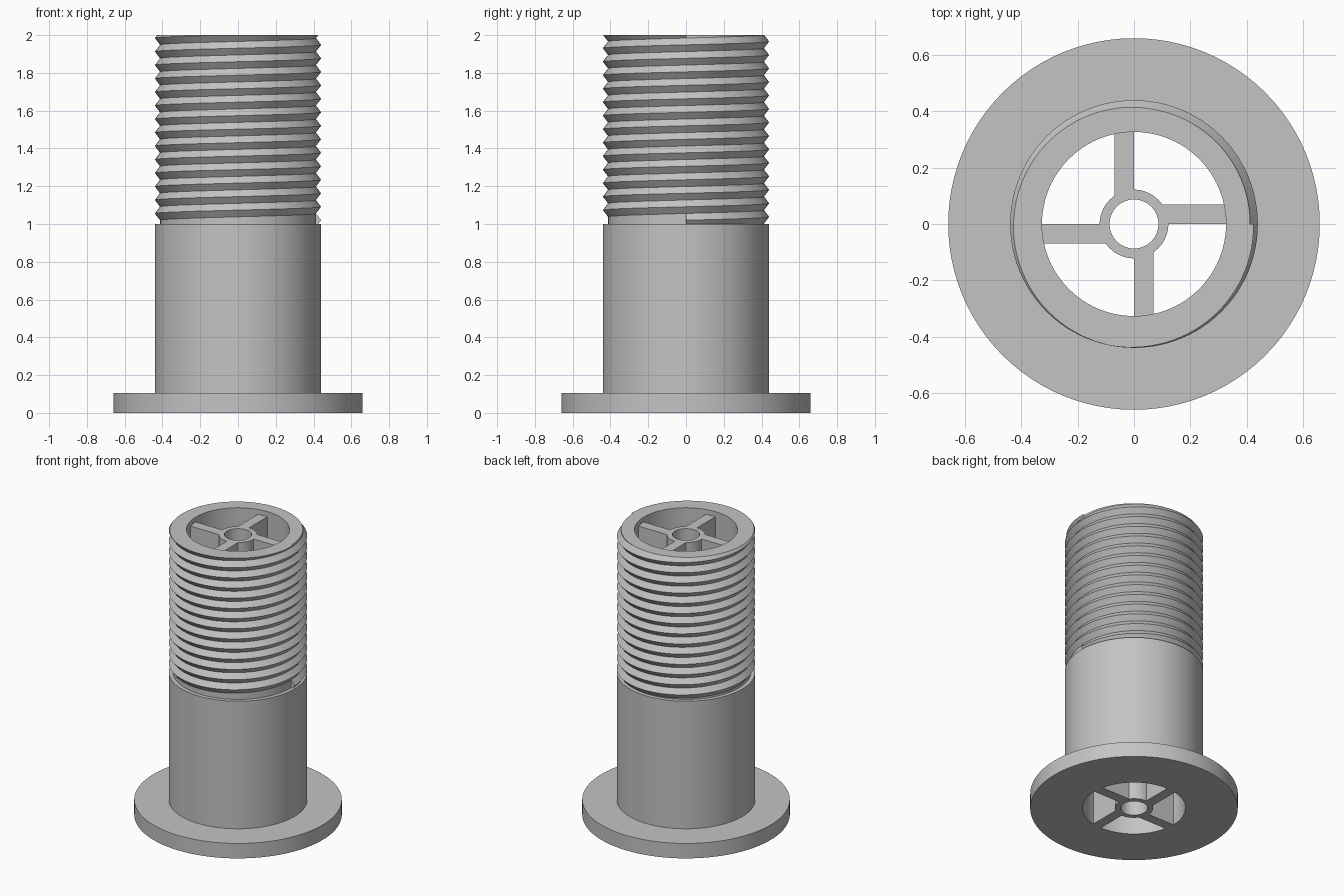
import bpy
import math

if "Cube" in bpy.data.objects:
    bpy.data.objects.remove(bpy.data.objects["Cube"], do_unlink=True)

SEG = 96
BORE, BARREL, CORE, ROOT = 0.327, 0.44, 0.41, 0.413
FLANGE, FLANGE_TOP = 0.66, 0.105
BOTTOM, TOP = 1.0, 2.0
TURNS = 14
PITCH = (TOP - BOTTOM) / TURNS
SPOKE_TOP = 1.965

grey = bpy.data.materials.new("plain grey")
grey.use_nodes = True
colour = (0.55, 0.55, 0.55, 1)
grey.diffuse_color = colour
grey.node_tree.nodes["Principled BSDF"].inputs["Base Color"].default_value = colour


def make(name, verts, faces):
    mesh = bpy.data.meshes.new(name)
    mesh.from_pydata(verts, [], faces)
    mesh.materials.append(grey)
    mesh.validate()
    obj = bpy.data.objects.new(name, mesh)
    bpy.context.collection.objects.link(obj)
    bpy.ops.object.select_all(action='DESELECT')
    obj.select_set(True)
    bpy.context.view_layer.objects.active = obj
    bpy.ops.object.shade_smooth_by_angle(angle=math.radians(30))
    return obj


def ring_point(r, z, step):
    a = math.tau * step / SEG
    return (r * math.cos(a), r * math.sin(a), z)


def lathe(name, profile):
    """Spin a closed (radius, height) outline about z."""
    n = len(profile)
    verts = [ring_point(r, z, s) for s in range(SEG) for r, z in profile]
    faces = []
    for s in range(SEG):
        a, b = s * n, (s + 1) % SEG * n
        for i in range(n):
            j = (i + 1) % n
            faces.append((a + i, b + i, b + j, a + j))
    return make(name, verts, faces)


# Flange, barrel and the core under the thread, with a bore right through
lathe("flanged_barrel", [(BORE, 0), (FLANGE, 0), (FLANGE, FLANGE_TOP),
                         (BARREL, FLANGE_TOP), (BARREL, BOTTOM),
                         (CORE, BOTTOM), (CORE, TOP), (BORE, TOP)])


# Screw thread: one ridge outline per angle, climbing one pitch each turn
def ridge_outline(turn):
    first = BOTTOM + 0.02 + turn * PITCH
    points = [(CORE, BOTTOM), (ROOT, BOTTOM)]
    for i in range(2 * TURNS + 1):
        z = first + (i - 1) * PITCH / 2
        z = min(max(z, BOTTOM), TOP)
        off = abs((z - first) / PITCH - round((z - first) / PITCH))
        points.append((BARREL - (BARREL - ROOT) * 2 * off, z))
    return points + [(ROOT, TOP), (CORE, TOP)]


outlines = [ridge_outline(s / SEG) for s in range(SEG + 1)]
n = len(outlines[0])
verts = [ring_point(r, z, s) for s, line in enumerate(outlines) for r, z in line]
faces = [(s * n + i, (s + 1) * n + i, (s + 1) * n + i + 1, s * n + i + 1)
         for s in range(SEG) for i in range(n - 1)]
# Blunt ends where the ridge starts and stops
last = SEG * n + n
faces += [(0, 1, 2, 3, 4), (last - 1, last - 2, last - 3, last - 4, last - 5)]
make("screw_thread", verts, faces)

# Hollow hub in the bore
lathe("hub", [(0.087, 0), (0.122, 0), (0.122, SPOKE_TOP), (0.087, SPOKE_TOP)])

# Four spokes, each set to one side of its radius
BOX_FACES = [(0, 3, 2, 1), (4, 5, 6, 7), (0, 1, 5, 4),
             (1, 2, 6, 5), (2, 3, 7, 6), (3, 0, 4, 7)]
for k, side in enumerate(("left", "back", "right", "front")):
    c, s = round(math.cos(k * math.pi / 2)), round(math.sin(k * math.pi / 2))
    corners = [(0.098, 0), (0.329, 0), (0.329, 0.07), (0.098, 0.07)]
    verts = [(x * c - y * s, x * s + y * c, z)
             for z in (0, SPOKE_TOP) for x, y in corners]
    make("spoke_" + side, verts, BOX_FACES)
